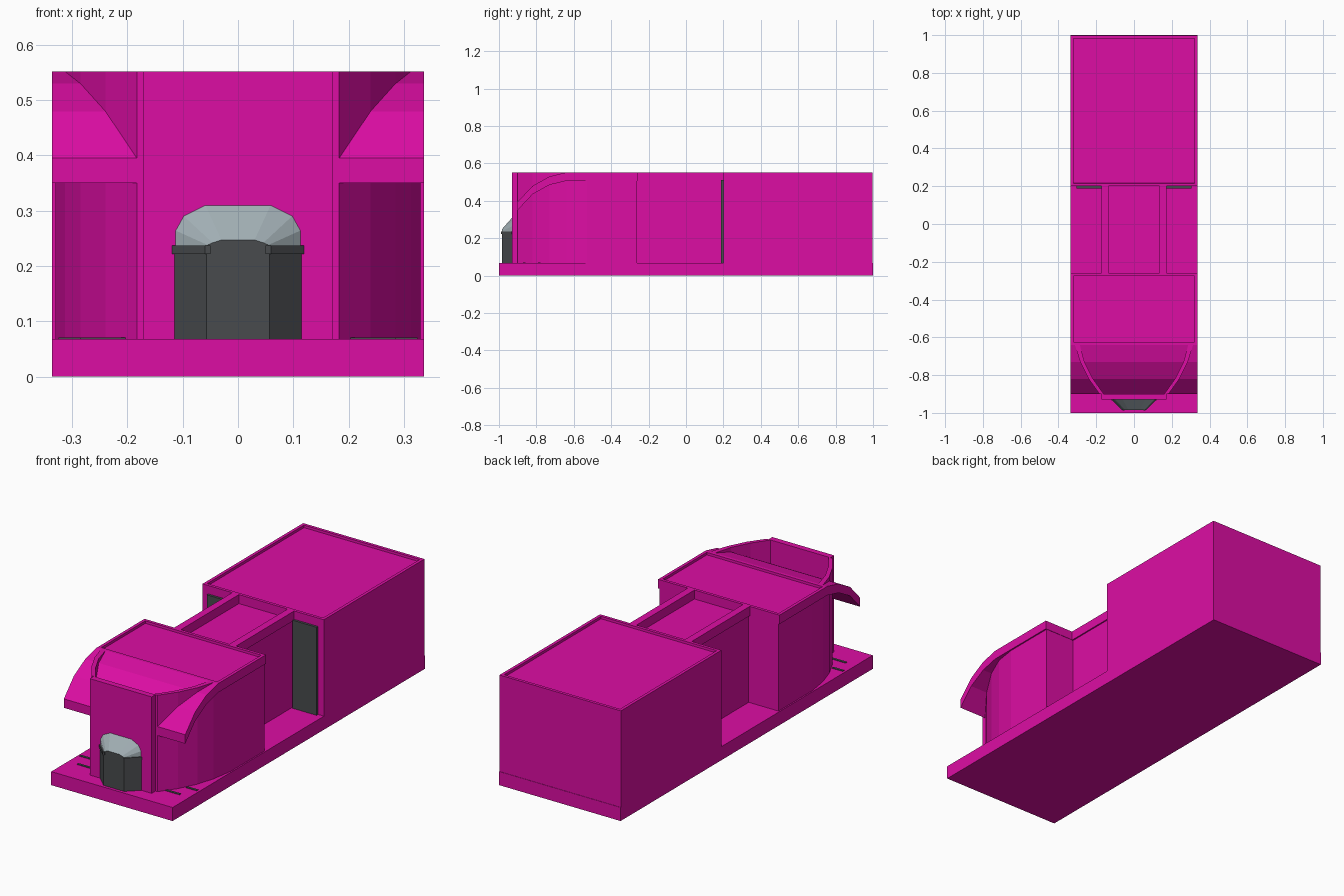
import bpy, bmesh
from mathutils import Vector

if "Cube" in bpy.data.objects:
    bpy.data.objects.remove(bpy.data.objects["Cube"])


def material(name, rgb):
    m = bpy.data.materials.new(name)
    m.diffuse_color = (*rgb, 1)
    m.use_nodes = True
    m.node_tree.nodes["Principled BSDF"].inputs["Base Color"].default_value = m.diffuse_color
    return m


PINK = material("magenta", (0.72, 0.004, 0.37))
DARK = material("dark_grey", (0.065, 0.07, 0.075))
PALE = material("pale_grey", (0.36, 0.43, 0.46))
BASE, EAVE, TOP, HALF = 0.068, 0.507, 0.552, 0.337


def finish(name, bm, *mats):
    bmesh.ops.recalc_face_normals(bm, faces=bm.faces)
    me = bpy.data.meshes.new(name)
    bm.to_mesh(me)
    bm.free()
    for m in mats:
        me.materials.append(m)
    ob = bpy.data.objects.new(name, me)
    bpy.context.collection.objects.link(ob)
    return ob


def prism(name, pts, direction, mat, recess=0.0):
    """Extrude a 3D outline; optionally sink the flat top inside a rim."""
    bm = bmesh.new()
    f = bm.faces.new([bm.verts.new(p) for p in pts])
    ext = bmesh.ops.extrude_face_region(bm, geom=[f], use_keep_orig=True)
    moved = [v for v in ext["geom"] if isinstance(v, bmesh.types.BMVert)]
    bmesh.ops.translate(bm, verts=moved, vec=Vector(direction))
    bmesh.ops.recalc_face_normals(bm, faces=bm.faces)
    if recess:
        bm.normal_update()
        tops = [f for f in bm.faces if f.normal.z > 0.99]
        bmesh.ops.inset_individual(bm, faces=tops, thickness=recess)
        bmesh.ops.inset_individual(bm, faces=tops, thickness=0.001, depth=-0.012)
    return finish(name, bm, mat)


def box(name, x0, x1, y0, y1, z0, z1, mat=PINK, recess=0.0):
    pts = [(x0, y0, z0), (x1, y0, z0), (x1, y1, z0), (x0, y1, z0)]
    return prism(name, pts, (0, 0, z1 - z0), mat, recess)


# Base slab, rear hall and the narrow link between the halls
box("base_slab", -HALF, HALF, -1, 1, 0, BASE)
box("rear_hall", -HALF, HALF, 0.2, 0.998, BASE, TOP, recess=0.022)
box("link_body", -0.165, 0.165, -0.27, 0.2, BASE, EAVE)

# Front roof: flat slab with a faceted visor curving down at the front
curve = [(-0.9, 0.395), (-0.82, 0.48), (-0.73, 0.53), (-0.64, TOP), (-0.26, TOP)]
profile = curve + [(y, z - 0.045) for y, z in reversed(curve)]
prism("front_roof", [(-HALF, y, z) for y, z in profile], (2 * HALF, 0, 0), PINK, 0.022)

# Front hall: flat front wall and back block
box("front_wall", -0.172, 0.172, -0.93, -0.9, BASE, TOP)
box("front_hall_back", -0.33, 0.33, -0.5, -0.262, BASE, EAVE)

# Curved side walls, rising past the visor as a parapet
outer = [(0.183, -0.9), (0.24, -0.82), (0.285, -0.73), (0.313, -0.64)]
inner = [(0.287, -0.64), (0.262, -0.73), (0.217, -0.82), (0.16, -0.9)]
rear = [(0.313, -0.64), (0.33, -0.53), (0.33, -0.45), (0.287, -0.45), (0.287, -0.64)]
for side, s in (("left", -1), ("right", 1)):
    prism(side + "_parapet_wall", [(s * x, y, BASE) for x, y in outer + inner],
          (0, 0, TOP - BASE), PINK)
    prism(side + "_side_wall", [(s * x, y, BASE) for x, y in rear],
          (0, 0, EAVE - BASE), PINK)
    # Rails along the link roof
    xs = sorted((s * 0.135, s * 0.172))
    box(side + "_link_rail", *xs, -0.262, 0.202, EAVE - 0.002, TOP)
    # Doors in the front of the rear hall
    xs = sorted((s * 0.172, s * 0.305))
    box(side + "_door", *xs, 0.188, 0.21, BASE, 0.51, DARK)
    # Ground strips beside the entrance
    for i, (x0, x1, y) in enumerate(((0.2, 0.285, -0.865), (0.265, 0.325, -0.785))):
        xs = sorted((s * x0, s * x1))
        box(f"{side}_ground_strip_{i}", *xs, y - 0.006, y + 0.006, BASE, 0.071, DARK)
    # Ledge under the canopy, following the angled porch sides
    ledge = [(0.116, -0.92), (0.119, -0.932), (0.06, -0.988), (0.05, -0.988), (0.05, -0.97)]
    prism(side + "_porch_ledge", [(s * x, y, 0.222) for x, y in ledge],
          (0, 0, 0.015), DARK)

# Angled dark porch
porch = [(-0.115, -0.92), (-0.115, -0.93), (-0.057, -0.985),
         (0.057, -0.985), (0.115, -0.93), (0.115, -0.92)]
prism("porch", [(x, y, BASE) for x, y in porch], (0, 0, 0.235 - BASE), DARK)

# Faceted canopy lofted from the wall arch to the smaller front arch
back = [(-0.115, 0.234), (-0.115, 0.265), (-0.1, 0.292), (-0.06, 0.312)]
front = [(-0.057, 0.234), (-0.055, 0.238), (-0.046, 0.242), (-0.03, 0.247)]
bm = bmesh.new()
rings = []
for half, y in ((back, -0.928), (front, -0.985)):
    arch = half + [(-x, z) for x, z in reversed(half)]
    rings.append([bm.verts.new((x, y, z)) for x, z in arch])
a, b = rings
for i in range(8):
    j = (i + 1) % 8
    bm.faces.new((a[i], a[j], b[j], b[i]))
bm.faces.new(a)
bm.faces.new(b).material_index = 1
finish("porch_canopy", bm, PALE, DARK)
